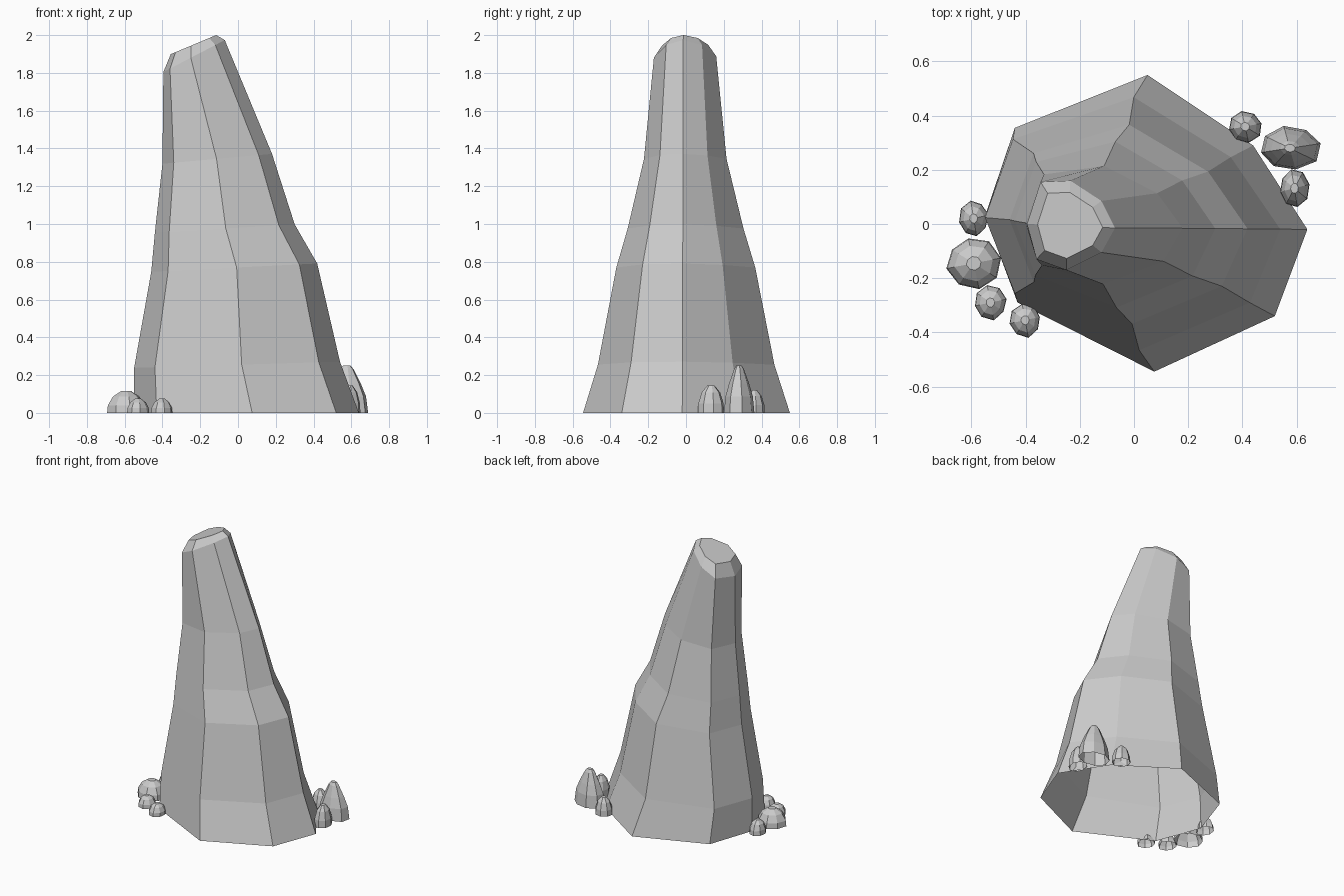
import bpy, bmesh, math, random

if "Cube" in bpy.data.objects:
    bpy.data.objects.remove(bpy.data.objects["Cube"])

random.seed(4)


def loft(name, rings, cap_base=False):
    """Skin a stack of equal-sized rings and close the top."""
    bm = bmesh.new()
    loops = [[bm.verts.new(p) for p in ring] for ring in rings]
    n = len(loops[0])
    for lo, hi in zip(loops, loops[1:]):
        for i in range(n):
            j = (i + 1) % n
            bm.faces.new((lo[i], lo[j], hi[j], hi[i]))
    bm.faces.new(loops[-1])
    if cap_base:
        bm.faces.new(loops[0][::-1])
    mesh = bpy.data.meshes.new(name)
    bm.to_mesh(mesh)
    bm.free()
    obj = bpy.data.objects.new(name, mesh)
    bpy.context.collection.objects.link(obj)
    return obj


def lerp(a, b, t):
    return a + (b - a) * t


# Leaning rock spire: base outline blended to top outline, bottom left open
base = [(0.64, -0.02), (0.44, 0.29), (0.05, 0.55), (-0.44, 0.355),
        (-0.55, 0.03), (-0.43, -0.29), (0.075, -0.545), (0.52, -0.34)]
top = [(-0.07, -0.015), (-0.12, 0.085), (-0.235, 0.16), (-0.345, 0.155),
       (-0.395, 0.0), (-0.36, -0.13), (-0.25, -0.17), (-0.12, -0.105)]
base_cx, top_cx = 0.045, -0.2325

# z at x = 0, z tilt along x, centre x, x blend, y blend
levels = [(0.0, 0.0, 0.045, 0.0, 0.0),
          (0.255, 0.03, -0.005, 0.116, 0.21),
          (0.77, 0.05, -0.02, 0.36, 0.47),
          (0.98, 0.06, -0.07, 0.52, 0.63),
          (1.355, 0.09, -0.11, 0.705, 0.86),
          (2.01, 0.52, top_cx, 1.0, 1.0)]
rings = []
for z, tilt, cx, tx, ty in levels:
    ring = []
    for (bx, by), (ux, uy) in zip(base, top):
        x = cx + lerp(bx - base_cx, ux - top_cx, tx)
        ring.append((x, lerp(by, uy, ty), z + tilt * x))
    rings.append(ring)

# Bevelled, sloping cap
cap = []
for x, y in top:
    cx, cy = lerp(-0.245, x, 0.74), lerp(-0.005, y, 0.74)
    cap.append((cx, cy, 2.0 + 0.42 * (cx + 0.116)))
rings.append(cap)
loft("rock_spire", rings)


# Small stones scattered at the foot
def stone(name, x, y, rx, ry, h, profile):
    rings = []
    wobble = [random.uniform(0.92, 1.04) for _ in range(8)]
    for fz, fr in profile:
        rings.append([(x + rx * fr * w * math.cos(math.tau * i / 8 + 0.2),
                       y + ry * fr * w * math.sin(math.tau * i / 8 + 0.2),
                       h * fz) for i, w in enumerate(wobble)])
    return loft(name, rings, False)


round_profile = [(0, 1.0), (0.35, 0.96), (0.75, 0.7), (1.0, 0.27)]
peak_profile = [(0, 1.0), (0.35, 0.9), (0.62, 0.66), (0.92, 0.33), (1.0, 0.18)]

stones = [(0.41, 0.36, 0.065, 0.06, 0.12, round_profile),
          (0.575, 0.28, 0.115, 0.085, 0.25, peak_profile),
          (0.592, 0.132, 0.056, 0.07, 0.145, round_profile),
          (-0.592, 0.02, 0.056, 0.068, 0.095, round_profile),
          (-0.592, -0.145, 0.1, 0.095, 0.115, round_profile),
          (-0.53, -0.29, 0.062, 0.066, 0.075, round_profile),
          (-0.402, -0.355, 0.06, 0.064, 0.075, round_profile)]
for k, s in enumerate(stones, 1):
    stone(f"small_stone_{k}", *s)
